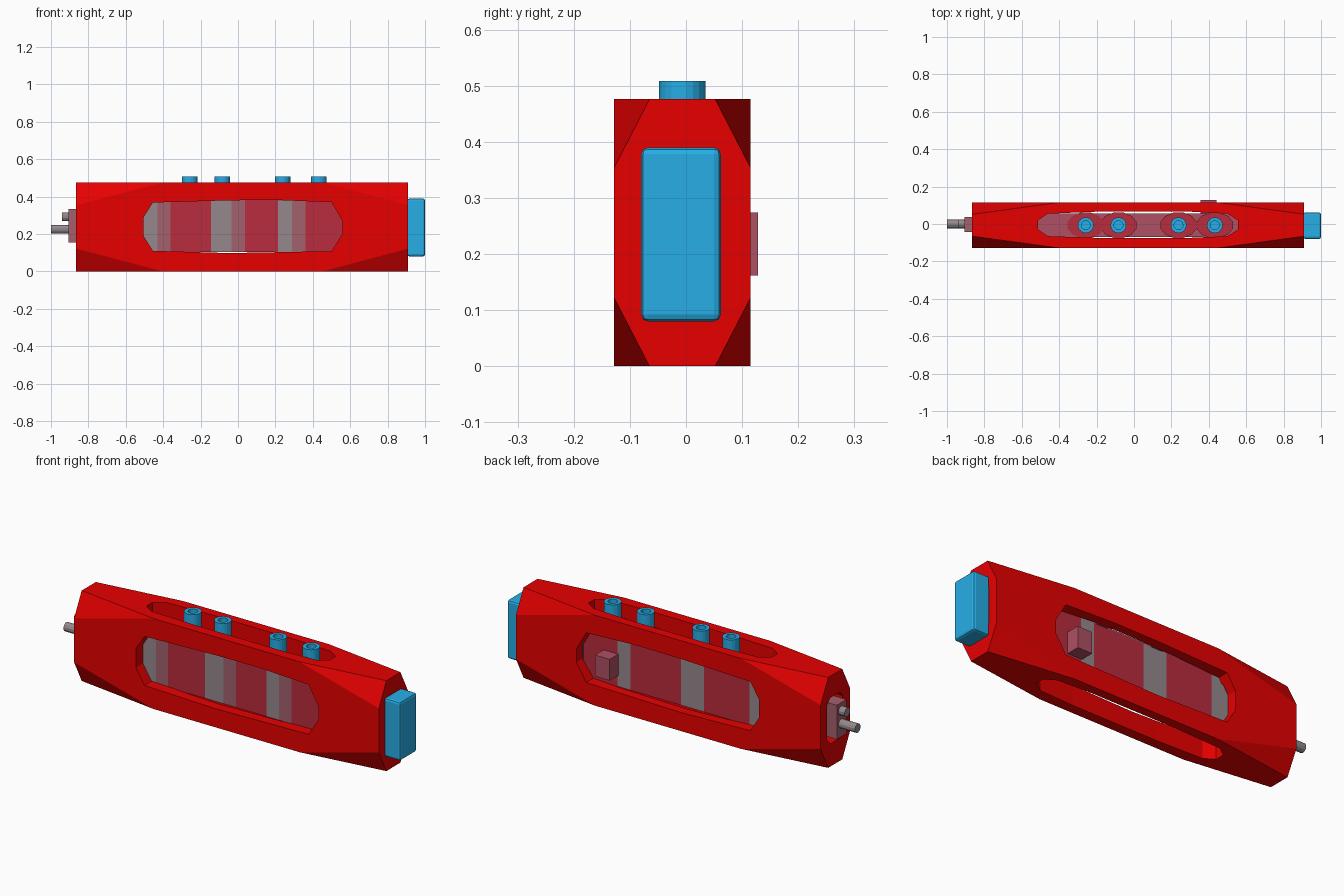
import bpy, bmesh, math
from mathutils import Vector, Matrix

if "Cube" in bpy.data.objects:
    bpy.data.objects.remove(bpy.data.objects["Cube"])


def material(name, rgb):
    m = bpy.data.materials.new(name)
    m.diffuse_color = (*rgb, 1)
    m.use_nodes = True
    m.node_tree.nodes["Principled BSDF"].inputs["Base Color"].default_value = m.diffuse_color
    return m


RED = material("red", (0.82, 0.0, 0.0))
BLUE = material("blue", (0.02, 0.42, 0.79))
PINK = material("dark_pink", (0.48, 0.025, 0.048))
ROSE = material("dusty_rose", (0.42, 0.08, 0.125))
MAUVE = material("mauve", (0.37, 0.12, 0.155))
GREY = material("warm_grey", (0.30, 0.25, 0.27))


def finish(name, bm, mat):
    bmesh.ops.recalc_face_normals(bm, faces=bm.faces)
    me = bpy.data.meshes.new(name)
    bm.to_mesh(me)
    bm.free()
    ob = bpy.data.objects.new(name, me)
    bpy.context.collection.objects.link(ob)
    me.materials.append(mat)
    return ob


def box_bm(lo, hi):
    lo, hi = Vector(lo), Vector(hi)
    bm = bmesh.new()
    bmesh.ops.create_cube(bm, size=1, matrix=Matrix.Translation((lo + hi) / 2) @ Matrix.Diagonal((*(hi - lo), 1)))
    return bm


def box(name, lo, hi, mat, bevel=0):
    bm = box_bm(lo, hi)
    if bevel:
        bmesh.ops.bevel(bm, geom=bm.edges[:], offset=bevel, segments=2, profile=0.5, affect='EDGES')
    return finish(name, bm, mat)


def prism(name, pts, axis, a, b, mat):
    """Extrude a 2D outline along one axis from a to b."""
    bm = bmesh.new()
    place = {'x': lambda u, v, w: (w, u, v), 'y': lambda u, v, w: (u, w, v), 'z': lambda u, v, w: (u, v, w)}[axis]
    rings = [[bm.verts.new(place(u, v, w)) for u, v in pts] for w in (a, b)]
    bm.faces.new(rings[0])
    bm.faces.new(rings[1])
    n = len(pts)
    for i in range(n):
        j = (i + 1) % n
        bm.faces.new((rings[0][i], rings[0][j], rings[1][j], rings[1][i]))
    return finish(name, bm, mat)


def ellipse(cx, cy, rx, ry, n):
    return [(cx + rx * math.cos(2 * math.pi * (i + .5) / n), cy + ry * math.sin(2 * math.pi * (i + .5) / n))
            for i in range(n)]


def cut(ob, cutter):
    mod = ob.modifiers.new("cut", 'BOOLEAN')
    mod.operation, mod.solver, mod.object = 'DIFFERENCE', 'EXACT', cutter
    dg = bpy.context.evaluated_depsgraph_get()
    me = bpy.data.meshes.new_from_object(ob.evaluated_get(dg))
    ob.modifiers.clear()
    ob.data = me
    bpy.data.objects.remove(cutter)


# Shell: block with eight tapered corner cuts
X0, X1, Y0, Y1, H = -0.865, 0.91, -0.128, 0.115, 0.476
YC = (Y0 + Y1) / 2
bm = box_bm((X0, Y0, 0), (X1, Y1, H))
for xe, xi in ((X0, -0.4), (X1, 0.45)):
    for y, sy in ((Y0, 1), (Y1, -1)):
        for z, sz in ((0, 1), (H, -1)):
            p = Vector((xi, y, z))
            q = Vector((xe, y, z + sz * 0.122))
            r = Vector((xe, y + sy * 0.063, z))
            nrm = (q - p).cross(r - p).normalized()
            if nrm.dot(Vector((xe, y, z)) - p) < 0:
                nrm = -nrm
            res = bmesh.ops.bisect_plane(bm, geom=bm.verts[:] + bm.edges[:] + bm.faces[:], dist=1e-5,
                                         plane_co=p, plane_no=nrm, clear_outer=True)
            edges = [e for e in res['geom_cut'] if isinstance(e, bmesh.types.BMEdge) and e.is_boundary]
            bmesh.ops.holes_fill(bm, edges=edges, sides=0)
shell = finish("outer_shell", bm, RED)

# Shell openings: side windows, top and bottom slots, lengthwise bore
window = [(-0.505, 0.19), (-0.455, 0.11), (-0.05, 0.098), (0.5, 0.108), (0.558, 0.2), (0.558, 0.27),
          (0.5, 0.37), (0.2, 0.382), (-0.05, 0.38), (-0.455, 0.368), (-0.505, 0.29)]
slot = [(-0.512, -0.03), (-0.46, -0.065), (-0.2, -0.074), (0.3, -0.074), (0.5, -0.065), (0.555, -0.03),
        (0.555, 0.02), (0.5, 0.055), (0.3, 0.066), (-0.2, 0.066), (-0.46, 0.055), (-0.512, 0.02)]
bore = [(-0.068, 0.15), (-0.045, 0.12), (0.035, 0.12), (0.062, 0.15),
        (0.062, 0.335), (0.035, 0.362), (-0.045, 0.362), (-0.068, 0.335)]
cut(shell, prism("window_cutter", window, 'y', -0.3, 0.3, RED))
cut(shell, prism("slot_cutter", slot, 'z', -0.2, 0.7, RED))
cut(shell, prism("bore_cutter", bore, 'x', -1.2, 1.2, RED))

# Inner core: banded front and back halves, then a rose top
front = [(-0.514, GREY), (-0.43, MAUVE), (-0.36, PINK), (-0.144, GREY), (-0.035, MAUVE), (0.037, PINK),
         (0.214, GREY), (0.288, MAUVE), (0.36, PINK), (0.559, None)]
back = [(-0.514, GREY), (-0.41, PINK), (-0.144, GREY), (-0.01, PINK), (0.285, GREY), (0.36, PINK), (0.559, None)]
for side, bands, ya, yb in (("front", front, YC - 0.063, YC), ("back", back, YC, YC + 0.063)):
    for i, ((a, mat), (b, _)) in enumerate(zip(bands, bands[1:])):
        box(f"core_{side}_band_{i}", (a, ya, 0.103), (b, yb, 0.382), mat)
box("core_top", (-0.514, YC - 0.063, 0.38), (0.559, YC + 0.063, 0.387), ROSE)

# Stud collars and hollow studs on top
for i, x in enumerate((-0.258, -0.083, 0.238, 0.432)):
    prism(f"stud_collar_{i}", ellipse(x, YC, 0.1, 0.07, 12), 'z', 0.38, 0.395 + 0.002 * i, PINK)
    stud = prism(f"top_stud_{i}", ellipse(x, YC, 0.042, 0.042, 20), 'z', 0.385, 0.508, BLUE)
    cut(stud, prism("stud_cutter", ellipse(x, YC, 0.024, 0.024, 16), 'z', 0.45, 0.6, BLUE))

# End plug on the right
box("end_plug", (0.905, -0.08, 0.08), (1.0, 0.062, 0.39), BLUE, 0.012)
box("plug_stem", (0.56, -0.055, 0.135), (0.91, 0.045, 0.345), BLUE)

# Left end plate with two pins
box("end_plate", (-0.905, -0.042, 0.155), (-0.8, 0.038, 0.335), MAUVE)
box("plate_stem", (-0.82, -0.035, 0.17), (-0.515, 0.03, 0.32), PINK)
for i, (z, x) in enumerate(((0.225, -1.0), (0.293, -0.94))):
    prism(f"end_pin_{i}", ellipse(0, z, 0.024, 0.024, 12), 'x', x, -0.88, GREY)

# Button block on the back
box("back_button", (0.355, 0.04, 0.162), (0.44, 0.128, 0.274), ROSE)
